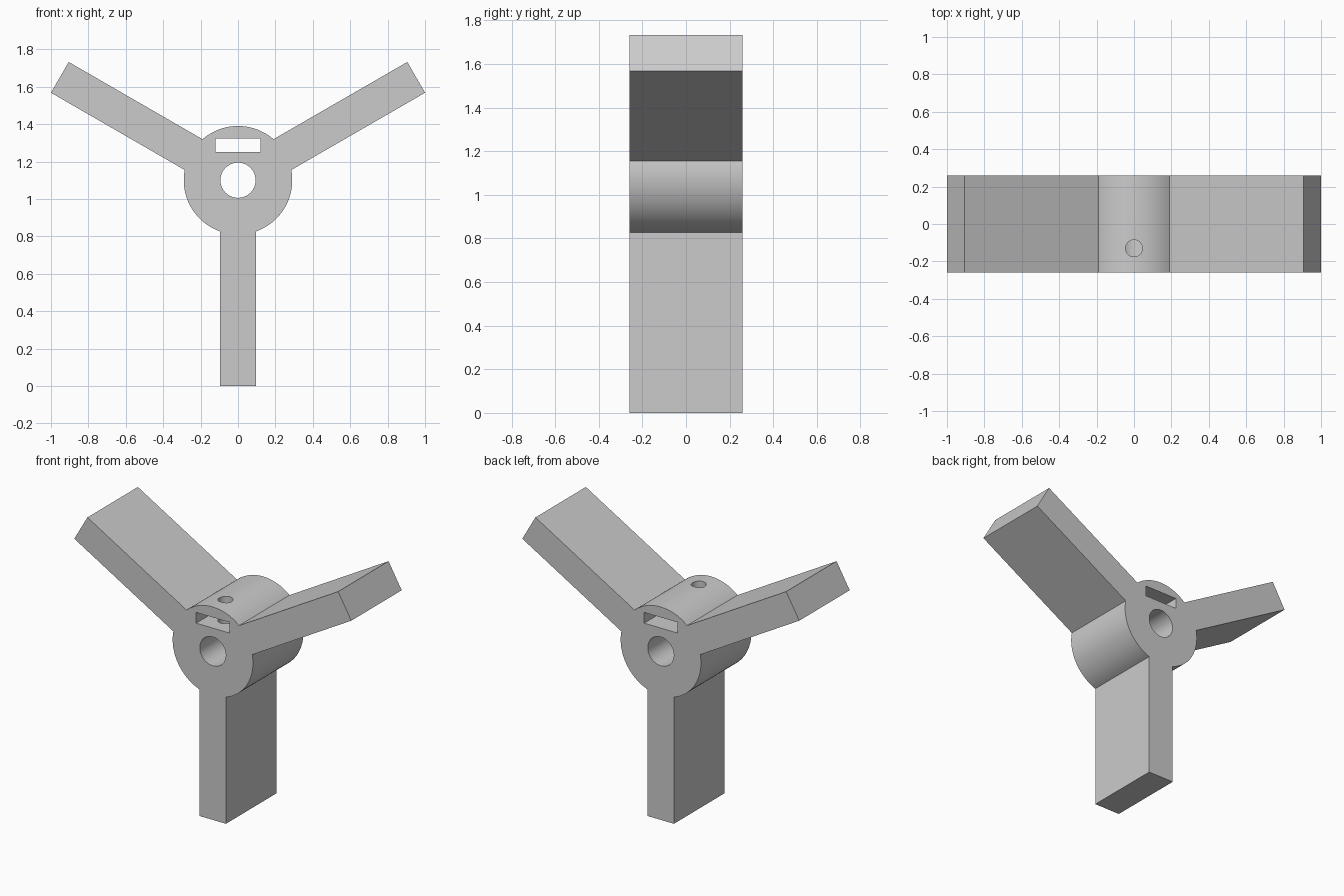
import bpy, bmesh, math
from mathutils import Matrix, Vector

if "Cube" in bpy.data.objects:
    bpy.data.objects.remove(bpy.data.objects["Cube"])

CZ = 1.10          # hub centre height
HUB_R, BORE_R = 0.29, 0.094
ARM_LEN, ARM_HW = 1.10, 0.095
HALF_DEPTH = 0.26


def outline():
    """Hub and three arms as one closed outline in the xz plane."""
    pts = []
    half = math.asin(ARM_HW / HUB_R)
    root = HUB_R * math.cos(half)
    steps = 20
    for i in range(3):
        a = math.radians(30 + 120 * i)
        d = Vector((math.cos(a), math.sin(a)))
        n = Vector((-d.y, d.x)) * ARM_HW
        pts += [d * root - n, d * ARM_LEN - n, d * ARM_LEN + n, d * root + n]
        # hub arc between this arm and the next
        start, span = a + half, math.radians(120) - 2 * half
        for k in range(1, steps):
            t = start + span * k / steps
            pts.append(Vector((math.cos(t), math.sin(t))) * HUB_R)
    return pts


def finish(bm, name):
    bmesh.ops.recalc_face_normals(bm, faces=bm.faces)
    me = bpy.data.meshes.new(name)
    bm.to_mesh(me)
    bm.free()
    ob = bpy.data.objects.new(name, me)
    bpy.context.collection.objects.link(ob)
    return ob


def cylinder(name, radius, length, matrix):
    bm = bmesh.new()
    bmesh.ops.create_cone(bm, cap_ends=True, segments=64, radius1=radius,
                          radius2=radius, depth=length, matrix=matrix)
    return finish(bm, name)


# Three-armed body
bm = bmesh.new()
face = bm.faces.new([bm.verts.new((p.x, -HALF_DEPTH, CZ + p.y)) for p in outline()])
ext = bmesh.ops.extrude_face_region(bm, geom=[face], use_keep_orig=True)
bmesh.ops.translate(bm, vec=(0, 2 * HALF_DEPTH, 0),
                    verts=[g for g in ext["geom"] if isinstance(g, bmesh.types.BMVert)])
body = finish(bm, "three_arm_hub")

# Cutters: shaft bore, nut slot, set screw hole
bore = cylinder("bore_cutter", BORE_R, 1.0,
                Matrix.Translation((0, 0, CZ)) @ Matrix.Rotation(math.pi / 2, 4, 'X'))
bm = bmesh.new()
bmesh.ops.create_cube(bm, size=1, matrix=Matrix.Translation((0, 0, 1.287))
                      @ Matrix.Diagonal((0.24, 1.0, 0.07, 1)))
slot = finish(bm, "slot_cutter")
screw = cylinder("screw_hole_cutter", 0.045, 0.4, Matrix.Translation((0, -0.13, 1.31)))

bpy.context.view_layer.objects.active = body
body.select_set(True)
for cutter in (bore, slot, screw):
    cutter.hide_render = True
    mod = body.modifiers.new(cutter.name, 'BOOLEAN')
    mod.operation, mod.solver, mod.object = 'DIFFERENCE', 'EXACT', cutter
    bpy.ops.object.modifier_apply(modifier=mod.name)
    bpy.data.objects.remove(cutter)

bpy.ops.object.shade_smooth_by_angle(angle=math.radians(25))
